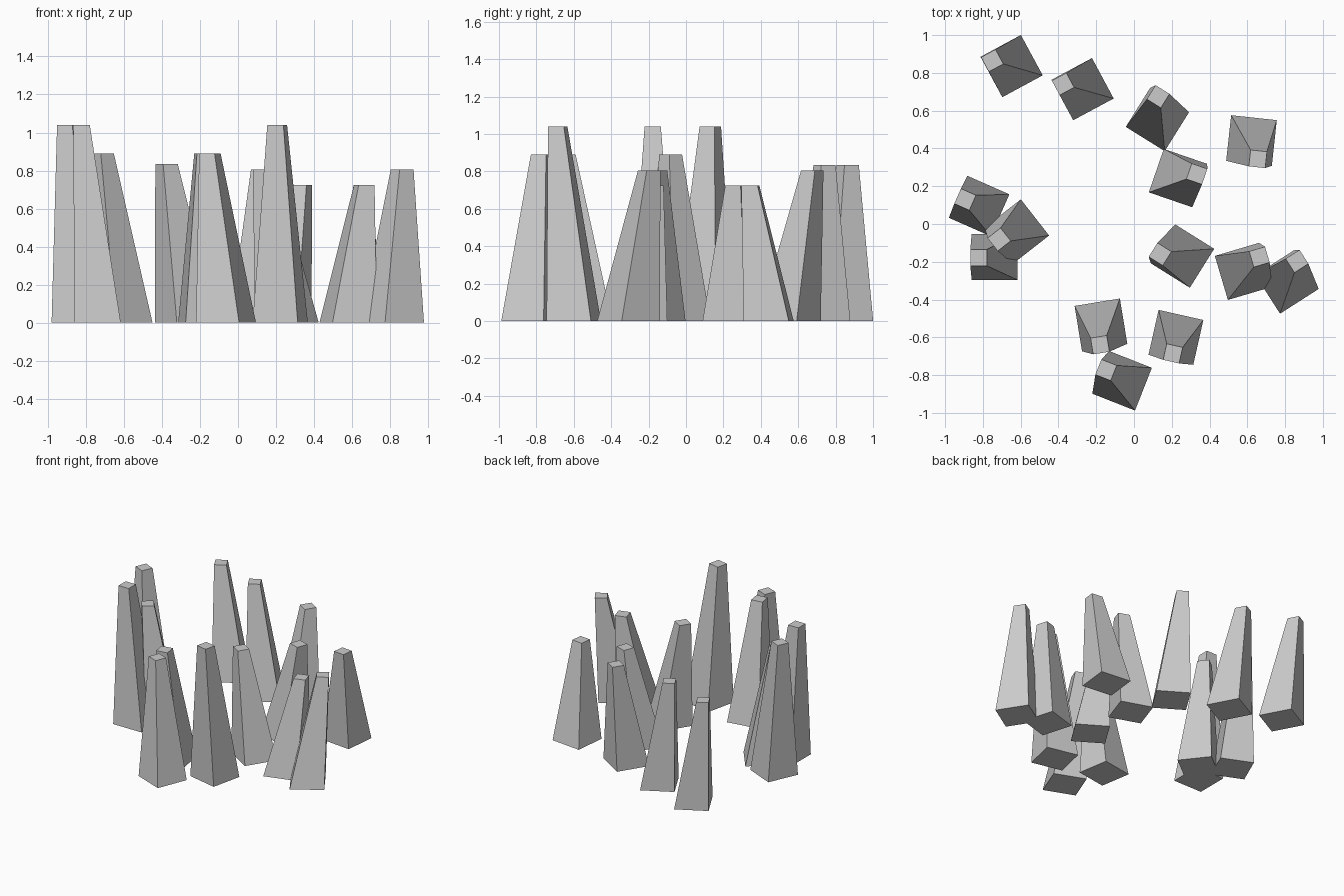
import bpy, bmesh
from math import cos, sin, radians

BASE, TIP = 0.243, 0.087   # square side at the foot and at the flat tip

# base x, base y, rotation in degrees, tip x, tip y, height
SPIKES = [
    (-0.648, 0.836, 28.4, -0.751, 0.865, 0.835),
    (-0.272, 0.714, 28.2, -0.376, 0.741, 0.835),
    (0.124, 0.553, -32, 0.128, 0.675, 0.805),
    (0.622, 0.442, -6.2, 0.656, 0.344, 0.725),
    (0.233, 0.243, -19, 0.333, 0.265, 0.725),
    (0.257, -0.170, -32, 0.138, -0.160, 0.805),
    (0.579, -0.251, 16.5, 0.664, -0.174, 0.725),
    (0.810, -0.307, 32.6, 0.863, -0.197, 0.805),
    (-0.820, 0.095, -23.8, -0.894, 0.130, 1.04),
    (-0.620, -0.040, 38, -0.714, -0.082, 0.89),
    (-0.738, -0.175, 0, -0.823, -0.178, 1.04),
    (-0.175, -0.534, 9.3, -0.180, -0.640, 0.89),
    (-0.063, -0.830, -21.5, -0.148, -0.773, 0.89),
    (0.222, -0.600, -12.7, 0.206, -0.686, 1.04),
]


def ring(bm, x, y, z, side, angle):
    """Four corners of a turned square."""
    c, s, h = cos(radians(angle)), sin(radians(angle)), side / 2
    return [bm.verts.new((x + h * (u * c - v * s), y + h * (u * s + v * c), z))
            for u, v in ((-1, -1), (1, -1), (1, 1), (-1, 1))]


def spike(name, x, y, angle, tip_x, tip_y, height):
    """Leaning four-sided spike with a flat tip and closed foot."""
    bm = bmesh.new()
    foot = ring(bm, x, y, 0, BASE, angle)
    tip = ring(bm, tip_x, tip_y, height, TIP, angle)
    bm.faces.new(foot[::-1])
    bm.faces.new(tip)
    for i in range(4):
        j = (i + 1) % 4
        bm.faces.new((foot[i], foot[j], tip[j], tip[i]))
    mesh = bpy.data.meshes.new(name)
    bm.to_mesh(mesh)
    bm.free()
    bpy.context.collection.objects.link(bpy.data.objects.new(name, mesh))


# Scattered field of spikes
for n, data in enumerate(SPIKES, 1):
    spike(f"spike_{n:02d}", *data)
